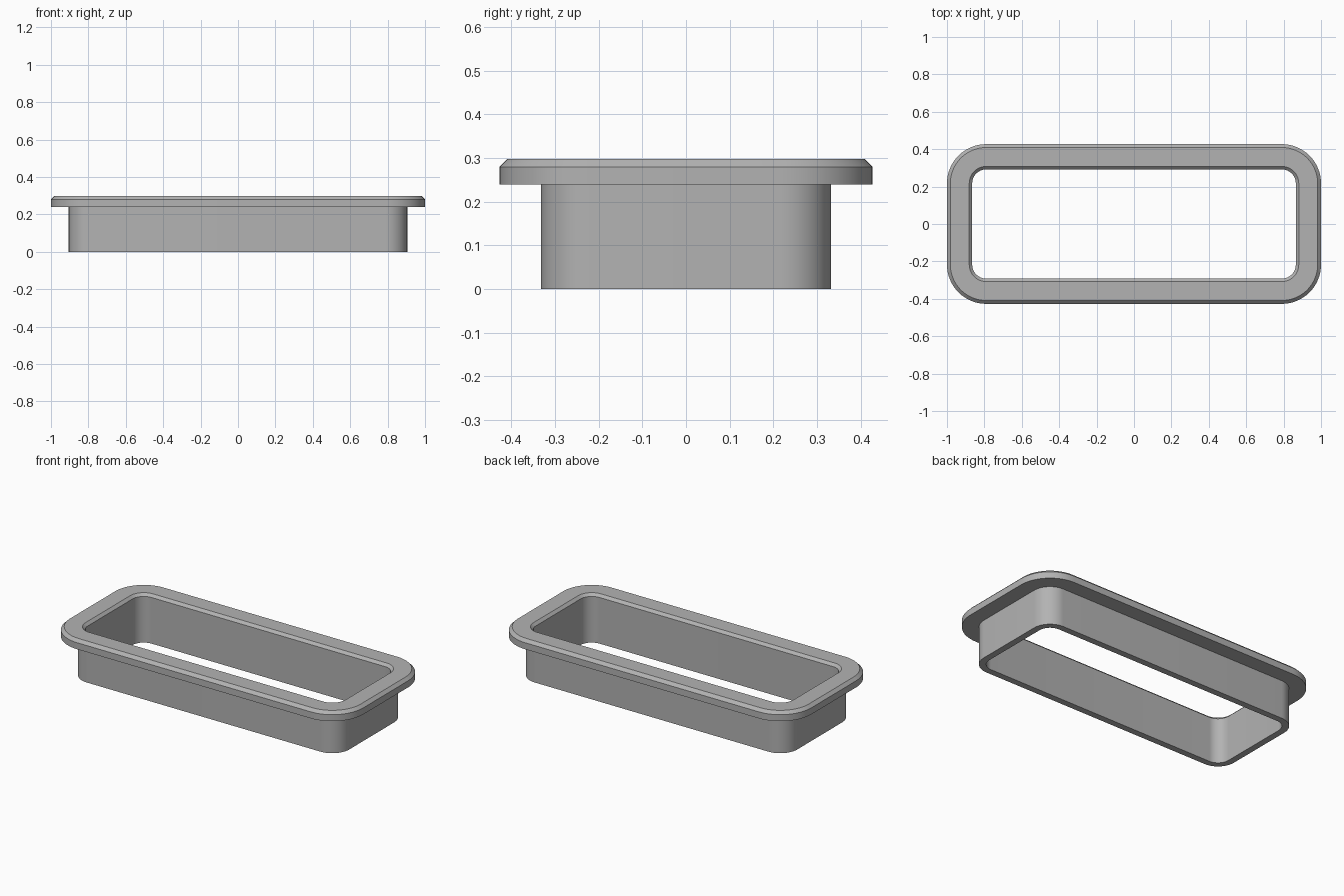
import bpy, bmesh, math

cube = bpy.data.objects.get("Cube")
if cube:
    bpy.data.objects.remove(cube, do_unlink=True)

CENTRE_X, CENTRE_Y = 0.79, 0.217   # centres shared by all corner arcs
STEPS = 16                         # segments per corner

grey = bpy.data.materials.new("light grey")
grey.use_nodes = True
colour = (0.45, 0.45, 0.45, 1)
grey.diffuse_color = colour
grey.node_tree.nodes["Principled BSDF"].inputs["Base Color"].default_value = colour


def rounded_ring(bm, radius, z):
    """One rounded-rectangle loop of vertices at height z."""
    ring = []
    for corner, (sx, sy) in enumerate([(1, 1), (-1, 1), (-1, -1), (1, -1)]):
        for i in range(STEPS + 1):
            a = (corner + i / STEPS) * math.pi / 2
            ring.append(bm.verts.new((sx * CENTRE_X + radius * math.cos(a),
                                      sy * CENTRE_Y + radius * math.sin(a), z)))
    return ring


def sweep(name, profile):
    """Sweep a closed (corner radius, height) profile round the frame."""
    bm = bmesh.new()
    rings = [rounded_ring(bm, r, z) for r, z in profile]
    for k, low in enumerate(rings):
        high = rings[(k + 1) % len(rings)]
        for i in range(len(low)):
            j = (i + 1) % len(low)
            bm.faces.new((low[i], low[j], high[j], high[i]))
    bmesh.ops.recalc_face_normals(bm, faces=bm.faces)
    mesh = bpy.data.meshes.new(name)
    bm.to_mesh(mesh)
    bm.free()
    mesh.materials.append(grey)
    obj = bpy.data.objects.new(name, mesh)
    bpy.context.collection.objects.link(obj)
    bpy.ops.object.select_all(action="DESELECT")
    obj.select_set(True)
    bpy.context.view_layer.objects.active = obj
    bpy.ops.object.shade_smooth_by_angle(angle=math.radians(30))
    return obj


# Upright collar and chamfered flange, in one continuous section
sweep("flanged_collar", [
    (0.075, 0), (0.115, 0),             # foot of the collar
    (0.115, 0.24), (0.21, 0.24),        # underside of the flange
    (0.21, 0.28), (0.192, 0.298),       # outer chamfer
    (0.091, 0.298), (0.075, 0.282),     # inner chamfer
])
